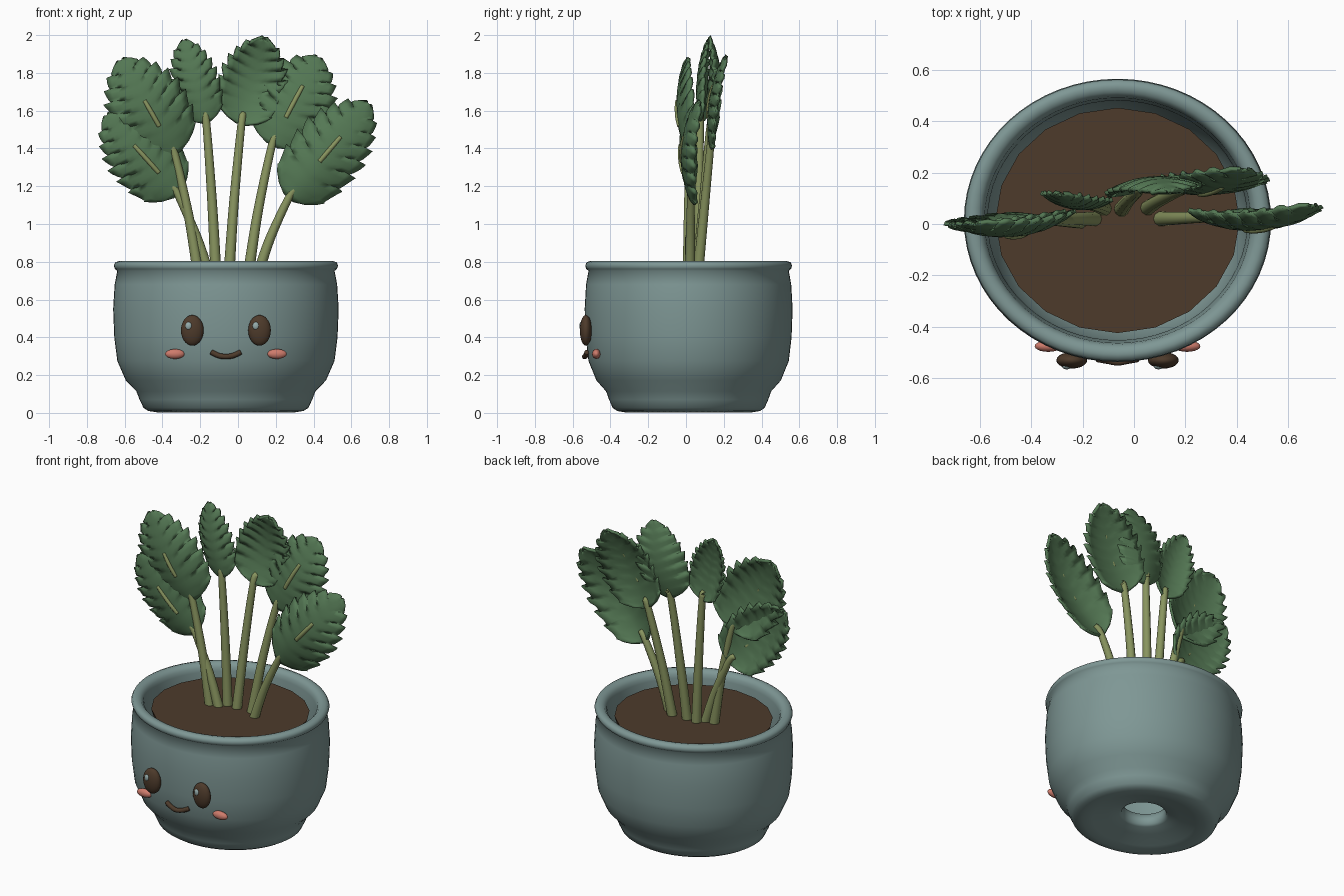
import bpy, bmesh, math
from mathutils import Vector

cube = bpy.data.objects.get("Cube")
if cube:
    bpy.data.objects.remove(cube, do_unlink=True)

CX, CY = -0.064, 0.014      # pot axis
SQUASH = 0.922              # pot is slightly oval


def material(name, rgb):
    m = bpy.data.materials.new(name)
    m.use_nodes = True
    m.diffuse_color = (*rgb, 1)
    m.node_tree.nodes["Principled BSDF"].inputs["Base Color"].default_value = (*rgb, 1)
    return m


GLAZE = material("blue_grey_glaze", (0.21, 0.31, 0.30))
BROWN = material("dark_brown", (0.075, 0.043, 0.024))
LEAF = material("leaf_green", (0.09, 0.19, 0.09))
STEM = material("stem_green", (0.25, 0.3, 0.115))
PINK = material("cheek_pink", (0.62, 0.2, 0.15))
SHINE = material("eye_shine", (0.3, 0.41, 0.41))


def finish(name, bm, mat, smooth=True):
    bmesh.ops.recalc_face_normals(bm, faces=bm.faces)
    me = bpy.data.meshes.new(name)
    bm.to_mesh(me)
    bm.free()
    me.materials.append(mat)
    for p in me.polygons:
        p.use_smooth = smooth
    ob = bpy.data.objects.new(name, me)
    bpy.context.collection.objects.link(ob)
    return ob


def skin(bm, rows, close_u=False, close_v=False):
    """Bridge a grid of points with quads."""
    vs = [[bm.verts.new(p) for p in r] for r in rows]
    n, k = len(vs), len(vs[0])
    for i in range(n if close_u else n - 1):
        for j in range(k if close_v else k - 1):
            a, b = vs[i], vs[(i + 1) % n]
            bm.faces.new((a[j], a[(j + 1) % k], b[(j + 1) % k], b[j]))
    return vs


def ellipsoid(name, loc, radii, mat):
    bm = bmesh.new()
    bmesh.ops.create_uvsphere(bm, u_segments=20, v_segments=14, radius=1)
    for v in bm.verts:
        v.co = Vector(loc) + Vector(a * b for a, b in zip(v.co, radii))
    return finish(name, bm, mat)


def tube(name, points, r0, r1, mat, sides=10, steps=6):
    """Tapered capped tube along a smooth path."""
    pts = [Vector(p) for p in points]
    path = []
    for i in range(len(pts) - 1):
        a, b = pts[max(i - 1, 0)], pts[min(i + 2, len(pts) - 1)]
        p, q = pts[i], pts[i + 1]
        for s in range(steps):
            t = s / steps
            path.append(0.5 * (2 * p + (q - a) * t + (2 * a - 5 * p + 4 * q - b) * t * t
                               + (3 * p - a - 3 * q + b) * t ** 3))
    path.append(pts[-1])
    rows = []
    for i, c in enumerate(path):
        d = (path[min(i + 1, len(path) - 1)] - path[max(i - 1, 0)]).normalized()
        u = d.cross(Vector((0, 1, 0))).normalized()
        w = d.cross(u)
        r = r0 + (r1 - r0) * i / (len(path) - 1)
        rows.append([c + r * (u * math.cos(k * math.tau / sides) + w * math.sin(k * math.tau / sides))
                     for k in range(sides)])
    bm = bmesh.new()
    vs = skin(bm, rows, close_v=True)
    bm.faces.new(vs[0])
    bm.faces.new(vs[-1])
    return finish(name, bm, mat)


# Pot: one closed profile, from drain hole round the outside, over the rim and back inside
profile = [(0.13, 0.09), (0.135, 0.065), (0.15, 0.055), (0.22, 0.043), (0.31, 0.015), (0.365, 0.003), (0.41, 0.01),
           (0.436, 0.026), (0.457, 0.07), (0.474, 0.114), (0.53, 0.172), (0.575, 0.275), (0.591, 0.4),
           (0.597, 0.55), (0.589, 0.68), (0.575, 0.752), (0.588, 0.762), (0.594, 0.78), (0.586, 0.797),
           (0.565, 0.804), (0.54, 0.799), (0.523, 0.78), (0.517, 0.755), (0.505, 0.6), (0.5, 0.35),
           (0.44, 0.2), (0.37, 0.14), (0.13, 0.13)]
SEG = 64
bm = bmesh.new()
skin(bm, [[(CX + r * math.cos(i * math.tau / SEG), CY + r * SQUASH * math.sin(i * math.tau / SEG), z)
           for r, z in profile] for i in range(SEG)], close_u=True, close_v=True)
finish("pot", bm, GLAZE)

# Soil
bm = bmesh.new()
bmesh.ops.create_cone(bm, cap_ends=True, segments=20, radius1=0.46, radius2=0.475, depth=0.05)
for v in bm.verts:
    v.co = (CX + v.co.x, CY + v.co.y * SQUASH, 0.71 + v.co.z)
finish("soil", bm, BROWN, smooth=False)

# Face
for side, label in ((-1, "right"), (1, "left")):
    x = CX + side * 0.178
    ellipsoid(label + "_eye", (x, -0.53, 0.437), (0.06, 0.032, 0.081), BROWN)
    ellipsoid(label + "_eye_shine", (x - 0.019, -0.554, 0.46), (0.018, 0.011, 0.021), SHINE)
    ellipsoid(label + "_cheek", (CX + side * 0.27, -0.475, 0.312), (0.052, 0.022, 0.026), PINK)
tube("mouth", [(CX + dx, -0.537 + 0.012 * abs(dx) / 0.07, z) for dx, z in
               ((-0.078, 0.322), (-0.04, 0.304), (0, 0.298), (0.04, 0.304), (0.078, 0.322))],
     0.014, 0.014, BROWN)

# Half width of a leaf along its length
OUTLINE = [(0, 0.15), (0.05, 0.6), (0.12, 0.86), (0.25, 0.99), (0.45, 1.0), (0.62, 0.87),
           (0.8, 0.62), (0.92, 0.38), (1, 0.05)]


def half_width(t):
    for (a, wa), (b, wb) in zip(OUTLINE, OUTLINE[1:]):
        if t <= b:
            return wa + (wb - wa) * (t - a) / (b - a)
    return OUTLINE[-1][1]


def leaf(name, base, tip, width, facing, bulge, cup):
    """Serrated, cupped leaf blade; returns a function giving points on its surface."""
    base, axis = Vector(base), Vector(tip) - Vector(base)
    side = axis.cross(Vector((facing, -1, 0))).normalized()
    normal = side.cross(axis).normalized()
    teeth, cols = 8, 5
    stops = [(k + f) / teeth for k in range(teeth) for f in (0, 0.3, 0.62, 0.93)] + [1]

    def point(t, s, lift=0):
        phase = (t * teeth) % 1
        grow = min(1, 2.5 * t)
        edge = abs(s)
        w = width * half_width(t) * (1 + 0.22 * grow * (phase - 0.5) * edge ** 3)
        along = t + edge * (0.1 * math.sin(math.pi * t) + 0.035 * grow * (phase - 0.5) * edge)
        ripple = 0.006 * edge * grow * math.sin(math.tau * phase)
        out = bulge * 4 * t * (1 - t) - cup * s * s * half_width(t) + ripple + lift
        return base + axis * along + side * s * w + normal * out

    bm = bmesh.new()
    skin(bm, [[point(t, j / cols) for j in range(-cols, cols + 1)] for t in stops])
    ob = finish(name, bm, LEAF)
    mod = ob.modifiers.new("thickness", "SOLIDIFY")
    mod.thickness = 0.016
    mod.offset = 0
    return point


# Each plant: foot of stem, leaf base, leaf tip, half width, facing, bulge, cup, span of the visible rib
plants = {
    "low_right": ((-0.145, 0.02, 0.70), (-0.32, 0.02, 1.16), (-0.695, -0.01, 1.575), 0.18, 0.05, 0.03, 0.05, (0.27, 0.62)),
    "high_right": ((-0.205, 0.01, 0.70), (-0.335, 0.015, 1.37), (-0.62, 0.0, 1.865), 0.205, 0.06, 0.05, 0.06, (0.3, 0.57)),
    "mid_right": ((-0.115, 0.06, 0.70), (-0.168, 0.075, 1.54), (-0.285, 0.115, 1.97), 0.12, -0.08, 0.03, 0.04, None),
    "mid_left": ((-0.05, 0.055, 0.70), (0.018, 0.13, 1.53), (0.14, 0.125, 1.985), 0.17, 0.05, -0.05, -0.04, None),
    "high_left": ((0.05, 0.06, 0.70), (0.18, 0.13, 1.42), (0.425, 0.21, 1.88), 0.2, -0.08, 0.04, 0.04, (0.3, 0.66)),
    "low_left": ((0.095, 0.02, 0.70), (0.27, 0.025, 1.14), (0.69, 0.07, 1.635), 0.185, 0.0, 0.065, 0.06, (0.38, 0.64)),
}
for name, (foot, base, tip, width, facing, bulge, cup, rib) in plants.items():
    on_leaf = leaf(name + "_leaf", base, tip, width, facing, bulge, cup)
    foot, base = Vector(foot), Vector(base)
    middle = foot.lerp(base, 0.5) - Vector(((base.x - foot.x) * 0.08, 0, 0))
    tube(name + "_stem", [foot, middle, base, on_leaf(0.1, 0, -0.01)], 0.03, 0.016, STEM)
    if rib:
        start, end = rib
        tube(name + "_rib", [on_leaf(start + (end - start) * f, 0, h) for f, h in
                             ((0, 0.002), (0.3, 0.006), (0.7, 0.006), (1, 0.002))], 0.013, 0.012, STEM)
